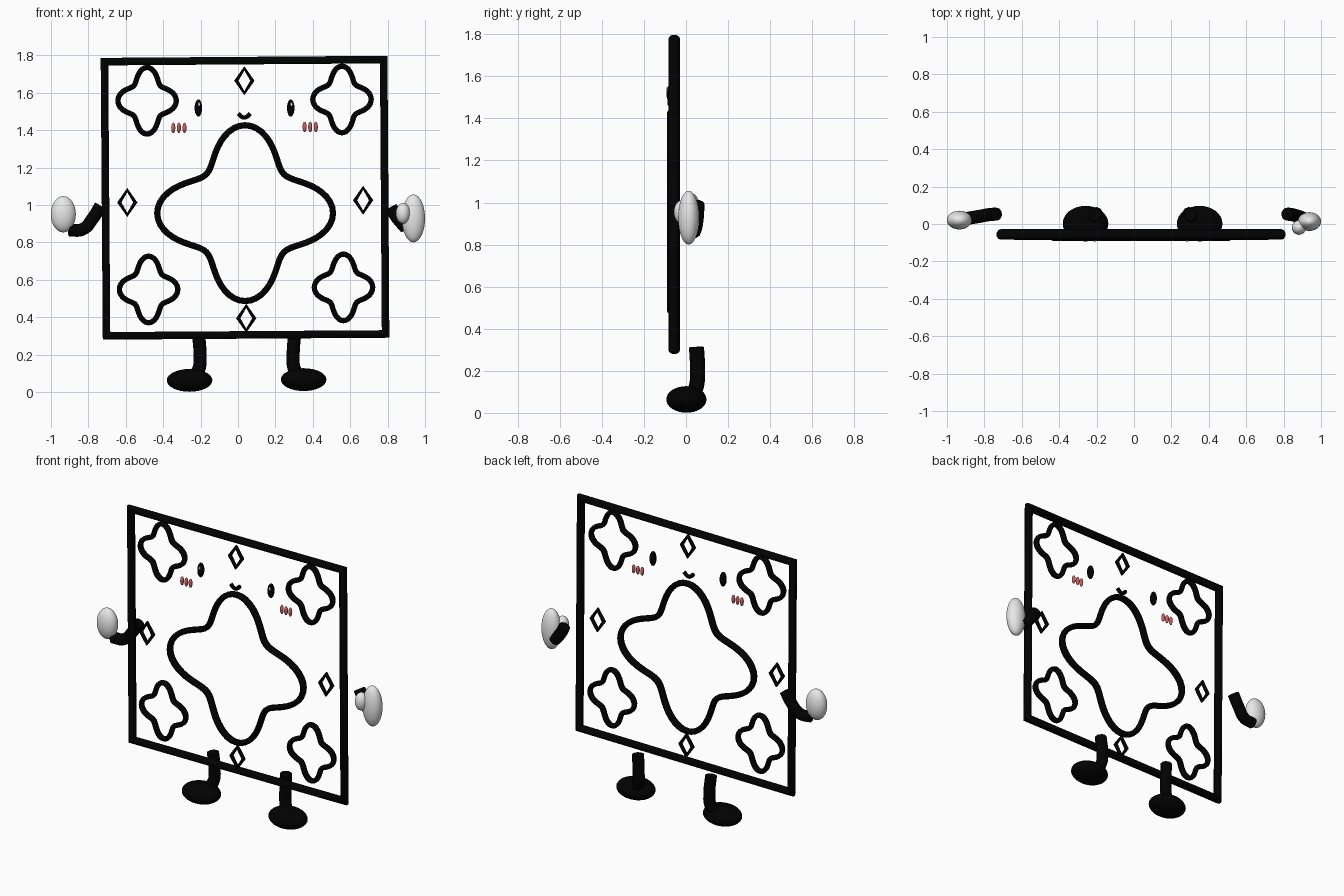
import bpy
from math import sin, cos, pi

cube = bpy.data.objects.get("Cube")
if cube:
    bpy.data.objects.remove(cube, do_unlink=True)


def material(name, r, g, b):
    m = bpy.data.materials.new(name)
    m.use_nodes = True
    m.diffuse_color = (r, g, b, 1)
    m.node_tree.nodes["Principled BSDF"].inputs["Base Color"].default_value = (r, g, b, 1)
    return m


BLACK = material("black", 0.0005, 0.0005, 0.0005)
WHITE = material("white", 0.8, 0.8, 0.8)
PINK = material("blush_red", 0.6, 0.12, 0.12)


def finish(obj, mat):
    obj.data.materials.clear()
    obj.data.materials.append(mat)
    bpy.ops.object.select_all(action='DESELECT')
    obj.select_set(True)
    bpy.context.view_layer.objects.active = obj
    bpy.ops.object.shade_smooth_by_angle(angle=0.7)
    return obj


def tube(name, points, radius, closed=False, depth=1.0, y=0.0, smooth=False):
    """Sweep a round section along points; depth stretches the section in y."""
    curve = bpy.data.curves.new(name, 'CURVE')
    curve.dimensions = '3D'
    curve.bevel_depth = radius
    curve.bevel_resolution = 3
    curve.use_fill_caps = True
    curve.resolution_u = 8
    if smooth:
        s = curve.splines.new('BEZIER')
        s.bezier_points.add(len(points) - 1)
        for bp, p in zip(s.bezier_points, points):
            bp.co = p
            bp.handle_left_type = bp.handle_right_type = 'AUTO'
    else:
        s = curve.splines.new('POLY')
        s.points.add(len(points) - 1)
        for sp, p in zip(s.points, points):
            sp.co = (*p, 1)
    s.use_cyclic_u = closed
    helper = bpy.data.objects.new(name + "_path", curve)
    bpy.context.collection.objects.link(helper)
    bpy.context.view_layer.update()
    mesh = bpy.data.meshes.new_from_object(
        helper.evaluated_get(bpy.context.evaluated_depsgraph_get()))
    bpy.data.objects.remove(helper, do_unlink=True)
    for v in mesh.vertices:
        v.co.y = v.co.y * depth + y
    obj = bpy.data.objects.new(name, mesh)
    bpy.context.collection.objects.link(obj)
    return finish(obj, BLACK)


def ellipsoid(name, centre, size, mat, segments=24):
    bpy.ops.mesh.primitive_uv_sphere_add(segments=segments, ring_count=segments // 2,
                                         location=centre)
    obj = bpy.context.object
    obj.name = name
    obj.scale = size
    return finish(obj, mat)


def star(name, x, z, mean, wave, stretch, radius, y):
    """Closed four-lobed outline."""
    pts = []
    for i in range(96):
        a = 2 * pi * i / 96
        r = mean + wave * cos(4 * a)
        pts.append((x + r * cos(a), 0, z + r * sin(a) * stretch))
    tube(name, pts, radius, True, 1.35, y)


# Open square frame, slightly out of true (corner joints narrow the sweep, so the radius is larger)
tube("frame", [(-0.714, 0, 1.766), (0.779, 0, 1.777), (0.789, 0, 0.31), (-0.703, 0, 0.3)],
     0.03, True, 0.94, -0.056)

# Star outlines
star("centre_star", 0.038, 0.956, 0.382, 0.088, 1.0, 0.0175, -0.067)
for name, x, z in (("upper_right", -0.486, 1.557), ("upper_left", 0.556, 1.564),
                   ("lower_right", -0.478, 0.548), ("lower_left", 0.564, 0.559)):
    star(name + "_star", x, z, 0.128, 0.028, 1.14, 0.015, -0.064)

# Diamond outlines
for name, x, z in (("top", 0.034, 1.664), ("bottom", 0.044, 0.394),
                   ("right", -0.592, 1.013), ("left", 0.669, 1.025)):
    tube(name + "_diamond", [(x - 0.043, 0, z), (x, 0, z + 0.066),
                             (x + 0.043, 0, z), (x, 0, z - 0.066)], 0.012, True, 1.1, -0.068)

# Face: eyes with glints, blush marks, smile
for side, x, bx, bz in (("right", -0.212, -0.316, 1.412), ("left", 0.282, 0.386, 1.417)):
    ellipsoid(side + "_eye", (x, -0.071, 1.518), (0.02, 0.022, 0.046), BLACK)
    ellipsoid(side + "_eye_glint", (x + 0.004, -0.089, 1.537), (0.006, 0.005, 0.011), WHITE, 12)
    for i in (-1, 0, 1):
        ellipsoid(side + "_blush", (bx + 0.03 * i, -0.068, bz), (0.011, 0.012, 0.028), PINK, 16)
tube("smile", [(0.002, 0, 1.489), (0.018, 0, 1.473), (0.034, 0, 1.467),
               (0.05, 0, 1.473), (0.066, 0, 1.489)], 0.012, y=-0.076, smooth=True)

# Arms and hands
tube("right_arm", [(-0.735, 0.053, 0.995), (-0.775, 0.05, 0.93), (-0.83, 0.04, 0.87),
                   (-0.905, 0.028, 0.866)], 0.035, smooth=True)
ellipsoid("right_hand", (-0.934, 0.021, 0.95), (0.067, 0.05, 0.097), WHITE, 32)
tube("left_arm", [(0.818, 0.053, 0.988), (0.845, 0.05, 0.94), (0.898, 0.035, 0.876)],
     0.035, smooth=True)
ellipsoid("left_hand", (0.938, 0.013, 0.928), (0.062, 0.05, 0.128), WHITE, 32)
ellipsoid("left_thumb", (0.882, -0.019, 0.955), (0.038, 0.039, 0.056), WHITE)

# Legs and feet
for side, x, m, z in (("right", -0.211, 1, 0.062), ("left", 0.303, -1, 0.066)):
    tube(side + "_leg", [(x, 0.05, 0.312), (x + 0.008 * m, 0.055, 0.2),
                         (x + 0.004 * m, 0.05, 0.13), (x - 0.03 * m, 0.025, 0.07)],
         0.036, smooth=True)
    ellipsoid(side + "_foot", (x - 0.048 * m, 0.002, z), (0.122, 0.095, 0.061), BLACK, 32)
